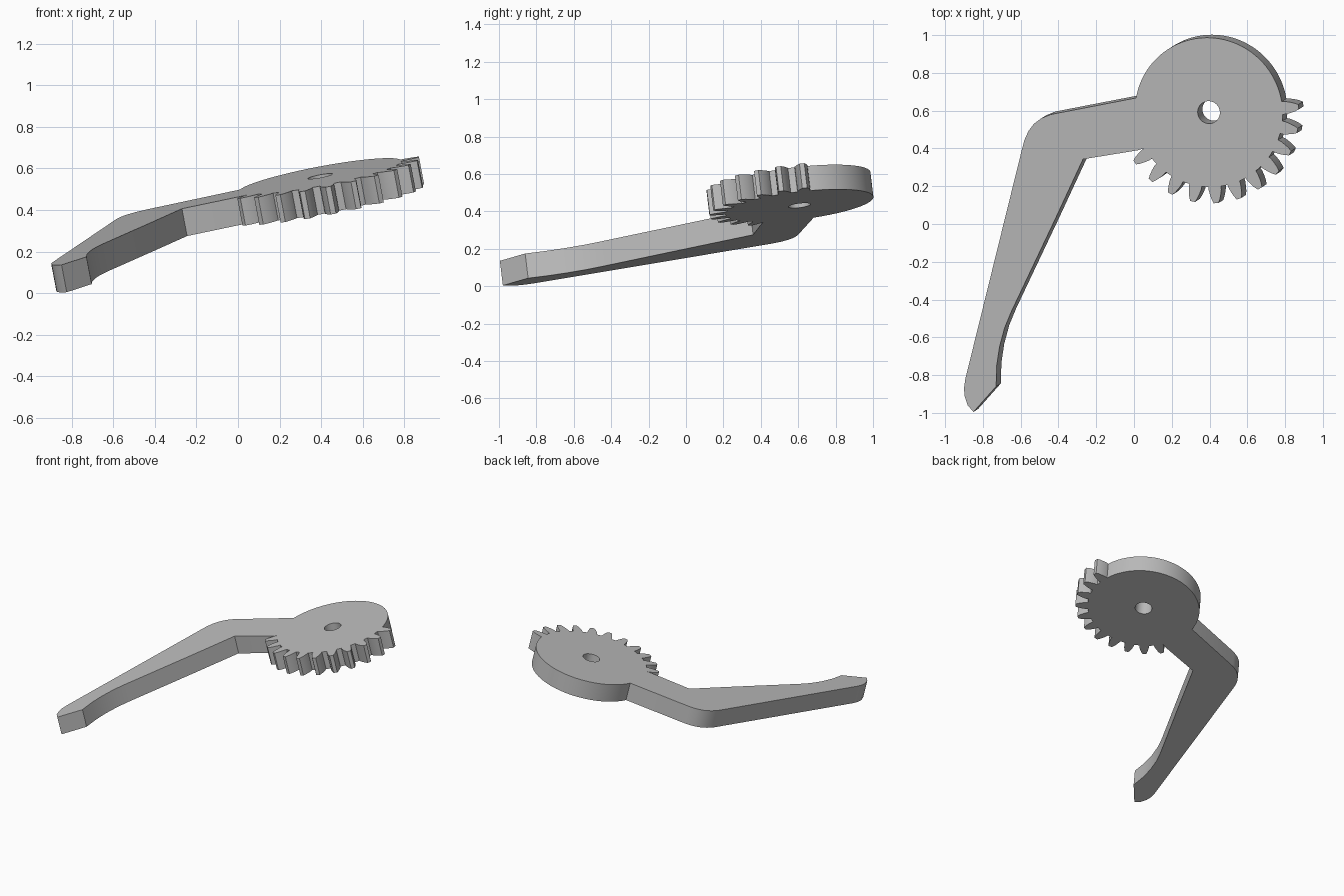
import bpy, bmesh, math
from mathutils import Vector

cube = bpy.data.objects.get("Cube")
if cube:
    bpy.data.objects.remove(cube)

THICK = 0.135
SLOPE_X, SLOPE_Y, BASE = 0.19, 0.12, 0.4165
normal = Vector((-SLOPE_X, -SLOPE_Y, 1)).normalized()
tilt = Vector((0, 0, 1)).rotation_difference(normal)


def on_plane(x, y):
    """Point of the tilted upper face above (x, y)."""
    return Vector((x, y, BASE + SLOPE_X * x + SLOPE_Y * y))


hub = on_plane(0.396, 0.591)


def polar(r, deg):
    """Point of the upper face at a radius and angle around the hub."""
    a = math.radians(deg)
    return hub + tilt @ Vector((r * math.cos(a), r * math.sin(a), 0))


# Plain round back of the gear
ROOT = 0.398
outline = [polar(ROOT, 169.5 - 157.5 * i / 48) for i in range(49)]

# Eleven gear teeth: radius and half width along one flank
flank = [(ROOT, 0.034), (0.415, 0.034), (0.44, 0.029), (0.465, 0.022), (0.485, 0.013)]
for k in range(6, -5, -1):
    mid = -86 + 15 * k
    for r, w in flank:
        outline.append(polar(r, mid + math.degrees(w / r)))
    for r, w in reversed(flank):
        outline.append(polar(r, mid - math.degrees(w / r)))

# Bent lever arm, from the teeth round the tip and back to the disc
arm = [(0.02, 0.39), (-0.27, 0.343), (-0.42, 0.02), (-0.605, -0.37), (-0.65, -0.465),
       (-0.685, -0.55), (-0.712, -0.65), (-0.727, -0.75), (-0.73, -0.86),
       (-0.85, -0.995), (-0.88, -0.96), (-0.897, -0.91), (-0.9, -0.87), (-0.893, -0.82),
       (-0.592, 0.4), (-0.58, 0.445), (-0.56, 0.49), (-0.53, 0.53), (-0.49, 0.56),
       (-0.44, 0.58)]
outline += [on_plane(x, y) for x, y in arm]
hole = [polar(0.06, 360 * i / 32) for i in range(32)]

# Fill the outline around the hole and extrude it
bm = bmesh.new()
for loop in (outline, hole):
    verts = [bm.verts.new(p) for p in loop]
    for a, b in zip(verts, verts[1:] + verts[:1]):
        bm.edges.new((a, b))
bmesh.ops.triangle_fill(bm, use_beauty=True, edges=bm.edges[:], normal=normal)
ext = bmesh.ops.extrude_face_region(bm, geom=bm.faces[:], use_keep_orig=True)
moved = [g for g in ext["geom"] if isinstance(g, bmesh.types.BMVert)]
bmesh.ops.translate(bm, verts=moved, vec=-normal * THICK)
bmesh.ops.recalc_face_normals(bm, faces=bm.faces[:])
mesh = bpy.data.meshes.new("gear_lever")
bm.to_mesh(mesh)
bm.free()

lever = bpy.data.objects.new("gear_lever", mesh)
bpy.context.collection.objects.link(lever)

# Single plain grey
grey = bpy.data.materials.new("plain_grey")
grey.use_nodes = True
colour = (0.5, 0.5, 0.5, 1)
grey.diffuse_color = colour
grey.node_tree.nodes["Principled BSDF"].inputs["Base Color"].default_value = colour
mesh.materials.append(grey)

bpy.ops.object.select_all(action='DESELECT')
lever.select_set(True)
bpy.context.view_layer.objects.active = lever
bpy.ops.object.shade_smooth_by_angle(angle=math.radians(25))
